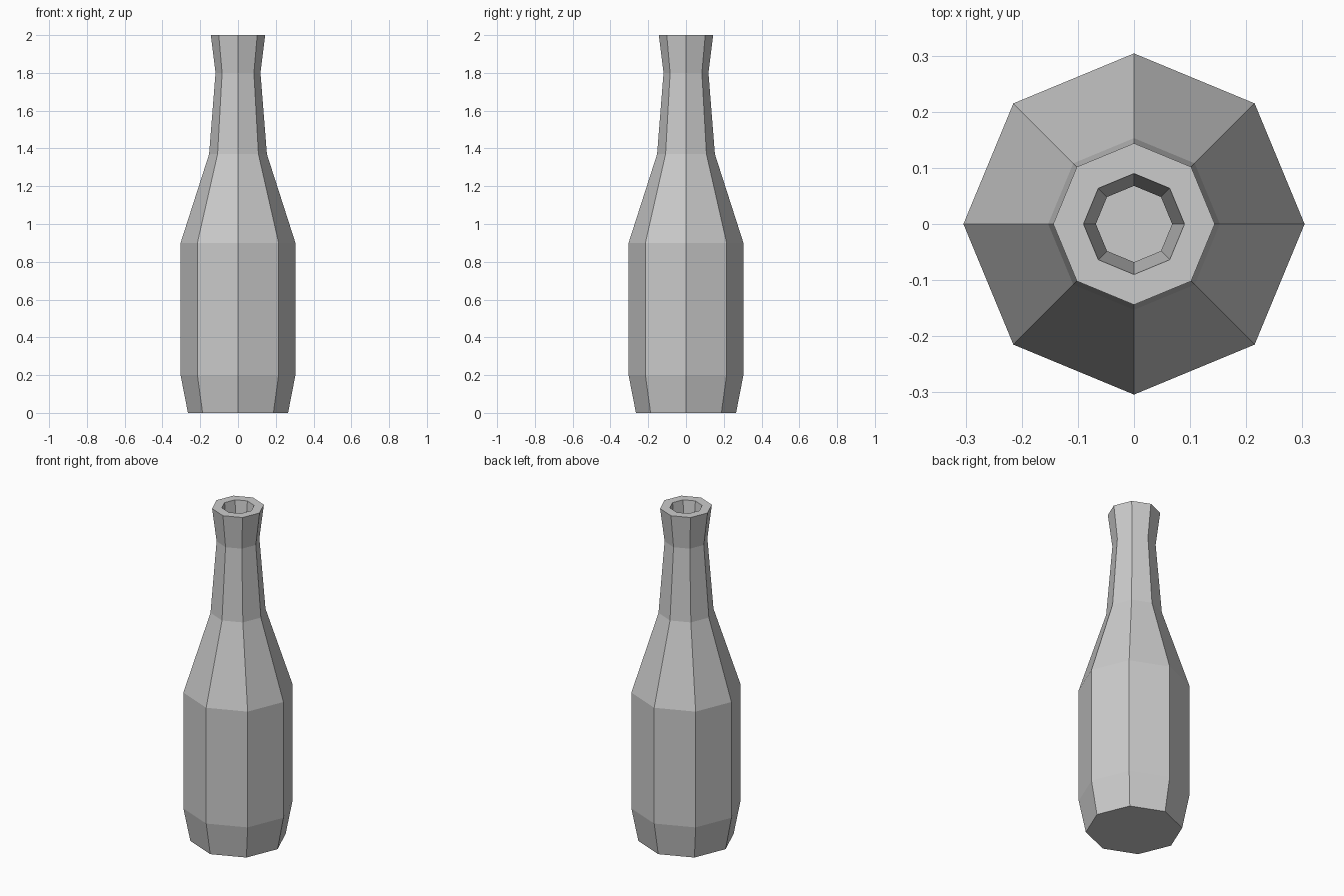
import bpy, bmesh
from math import cos, sin, pi

if "Cube" in bpy.data.objects:
    bpy.data.objects.remove(bpy.data.objects["Cube"])

SIDES = 8

# Profile (radius, z): up the outside, over the rim, down the inside
outer = [(0.265, 0), (0.304, 0.2), (0.304, 0.9), (0.153, 1.37), (0.119, 1.8), (0.144, 2.0)]
inner = [(0.09, 2.0), (0.068, 1.8), (0.103, 1.36), (0.254, 0.89), (0.254, 0.2), (0.23, 0.04)]

bm = bmesh.new()
rings = [[bm.verts.new((r * cos(2 * pi * i / SIDES), r * sin(2 * pi * i / SIDES), z))
          for i in range(SIDES)] for r, z in outer + inner]

# Side walls
for low, high in zip(rings, rings[1:]):
    for i in range(SIDES):
        j = (i + 1) % SIDES
        bm.faces.new((low[i], low[j], high[j], high[i]))

# Underside and inner floor
bm.faces.new(rings[0][::-1])
bm.faces.new(rings[-1])
bmesh.ops.recalc_face_normals(bm, faces=bm.faces)

mesh = bpy.data.meshes.new("bottle")
bm.to_mesh(mesh)
bm.free()
bpy.context.collection.objects.link(bpy.data.objects.new("bottle", mesh))
